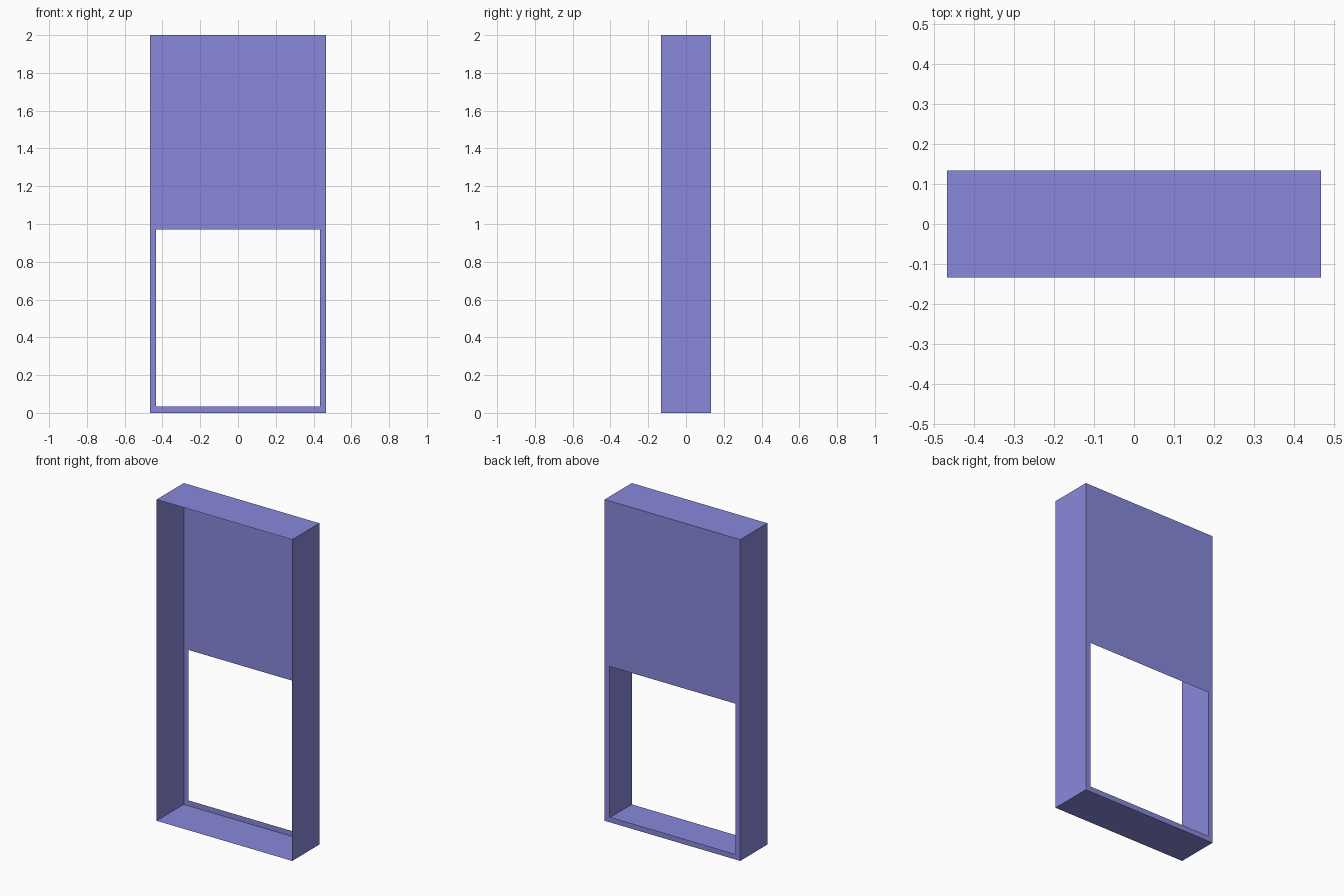
import bpy, bmesh
from mathutils import Matrix

if "Cube" in bpy.data.objects:
    bpy.data.objects.remove(bpy.data.objects["Cube"])

W, D, H = 0.934, 0.267, 2.0   # outer size
RIM = 0.0335                  # border around the rear opening
OPEN_TOP = 0.97               # top of the rear opening

bm = bmesh.new()
bmesh.ops.create_cube(bm, size=1, matrix=Matrix.Translation((0, 0, H / 2)) @ Matrix.Diagonal((W, D, H, 1)))
bm.normal_update()

# Open front of the thin-sheet shell
front = [f for f in bm.faces if f.normal.y < -0.9]
bmesh.ops.delete(bm, geom=front, context='FACES')

# Rear panel with the opening in its lower half
rear = next(f for f in bm.faces if f.normal.y > 0.9)
bmesh.ops.inset_region(bm, faces=[rear], thickness=RIM, use_boundary=False, use_even_offset=True)
for v in rear.verts:
    if v.co.z > H / 2:
        v.co.z = OPEN_TOP
bmesh.ops.delete(bm, geom=[rear], context='FACES')

mesh = bpy.data.meshes.new("open_cabinet_shell")
bm.to_mesh(mesh)
bm.free()
shell = bpy.data.objects.new("open_cabinet_shell", mesh)
bpy.context.collection.objects.link(shell)

# Violet-blue paint
paint = bpy.data.materials.new("violet_paint")
paint.diffuse_color = (0.25, 0.25, 0.71, 1)
paint.use_nodes = True
paint.node_tree.nodes["Principled BSDF"].inputs["Base Color"].default_value = paint.diffuse_color
mesh.materials.append(paint)
